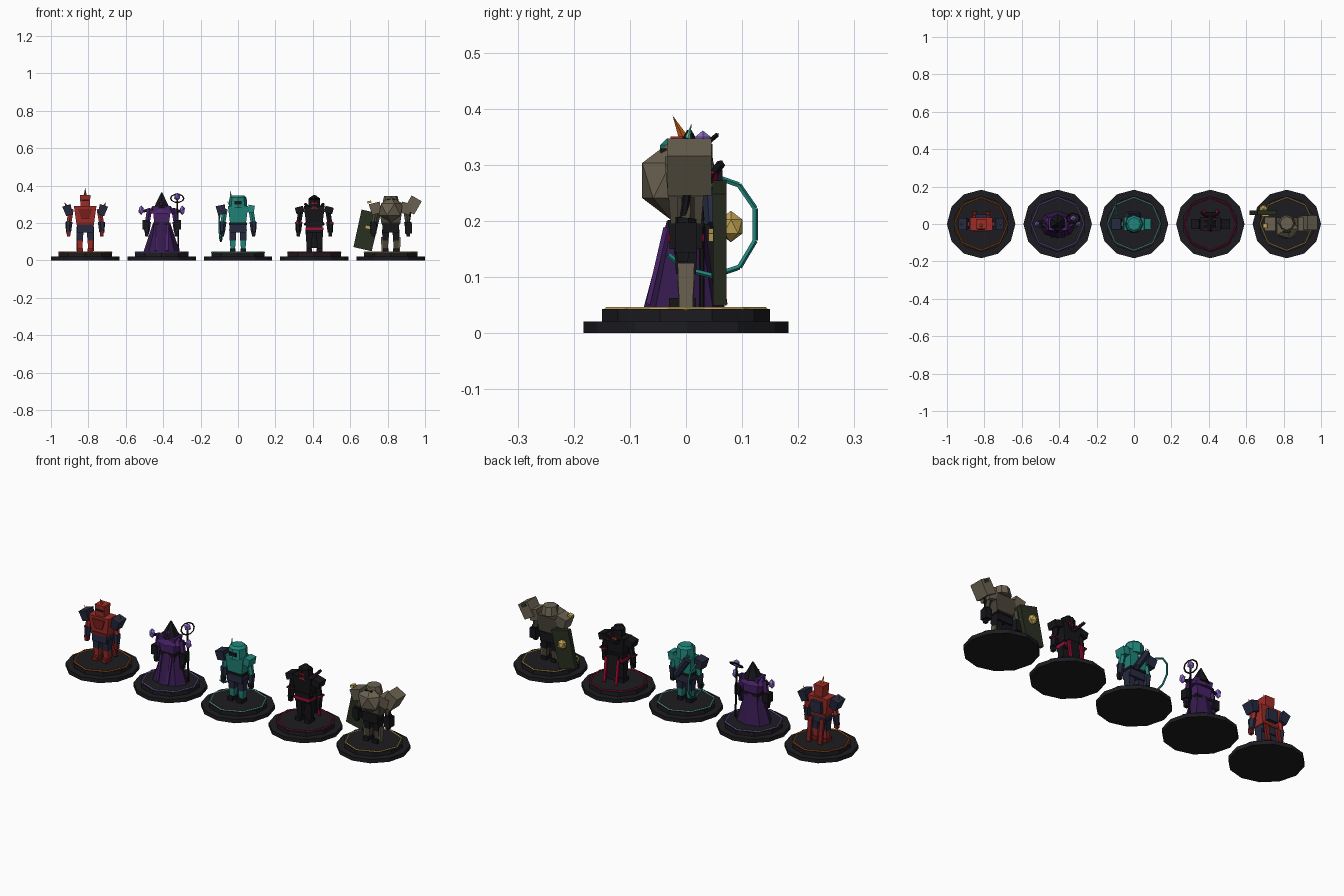
import bpy, math
from mathutils import Vector

if "Cube" in bpy.data.objects:
    bpy.data.objects.remove(bpy.data.objects["Cube"])

MATS = {}
PALETTE = dict(base='222226', black='1c1b1f', navy='2a2e42', red='9c302c', darkred='782422',
               orange='c4601c', purple='4a2768', robe='38204f', lilac='8a68c8', teal='26857a',
               darkteal='1d665e', mint='6cc4ac', crimson='a01438', grey='6a6252', darkgrey='4c473c',
               green='2d3326', gold='c4a658')
X0 = 0.0      # x of the figure being built
TAG = ''


def paint(o, name, col):
    if col not in MATS:
        m = bpy.data.materials.new(col)
        rgb = [(int(PALETTE[col][i:i + 2], 16) / 255) ** 2.2 for i in (0, 2, 4)]
        m.diffuse_color = (*rgb, 1)
        m.use_nodes = True
        m.node_tree.nodes["Principled BSDF"].inputs["Base Color"].default_value = m.diffuse_color
        MATS[col] = m
    o.name = TAG + name
    o.data.materials.append(MATS[col])
    return o


def box(name, col, loc, size, rot=(0, 0, 0), taper=1.0):
    """Box with its lower face scaled by taper."""
    bpy.ops.mesh.primitive_cube_add(size=1, location=(X0 + loc[0], loc[1], loc[2]),
                                    rotation=[math.radians(a) for a in rot])
    o = bpy.context.object
    o.scale = size
    for v in o.data.vertices:
        if v.co.z < 0:
            v.co.x *= taper
            v.co.y *= taper
    return paint(o, name, col)


def rod(name, col, p0, p1, r0, r1, n=6, flat=1.0):
    """Tapered n-sided prism from p0 to p1."""
    a, b = Vector(p0), Vector(p1)
    c = (a + b) / 2
    bpy.ops.mesh.primitive_cone_add(vertices=n, radius1=r0, radius2=r1, depth=(b - a).length,
                                    location=(X0 + c.x, c.y, c.z))
    o = bpy.context.object
    o.rotation_euler = Vector((0, 0, 1)).rotation_difference(b - a).to_euler()
    o.scale.y = flat
    return paint(o, name, col)


def gem(name, col, loc, size, sub=1):
    bpy.ops.mesh.primitive_ico_sphere_add(subdivisions=sub, radius=1, location=(X0 + loc[0], loc[1], loc[2]))
    bpy.context.object.scale = size
    return paint(bpy.context.object, name, col)


def ring(name, col, loc, R, r, n, rot=(0, 0, 0)):
    bpy.ops.mesh.primitive_torus_add(major_radius=R, minor_radius=r, major_segments=n, minor_segments=4,
                                     location=(X0 + loc[0], loc[1], loc[2]),
                                     rotation=[math.radians(a) for a in rot])
    return paint(bpy.context.object, name, col)


def start(tag, x, trim):
    """Stepped base with a coloured ring."""
    global X0, TAG
    X0, TAG = x, tag + '_'
    rod('base_lower', 'base', (0, 0, 0), (0, 0, .021), .183, .183, 12)
    rod('base_upper', 'base', (0, 0, .021), (0, 0, .043), .15, .15, 10)
    ring('base_ring', trim, (0, 0, .043), .142, .004, 8)


def body(main, dark, cloth, w=.055, legs=True):
    """Shared torso, belt, arms and legs."""
    box('torso', main, (0, 0, .242), (2 * w, .07, .095), taper=.78)
    box('waist', cloth, (0, 0, .175), (.09, .058, .05))
    box('belt', dark, (0, 0, .195), (.094, .064, .014))
    rod('neck', dark, (0, 0, .28), (0, 0, .3), .018, .018)
    for s in (-1, 1):
        rod('upper_arm', main, (s * (w + .015), 0, .275), (s * (w + .027), 0, .2), .016, .015)
        rod('forearm', cloth, (s * (w + .027), 0, .205), (s * (w + .029), -.005, .15), .02, .014)
        box('hand', dark, (s * (w + .029), -.006, .143), (.022, .024, .03), taper=.8)
        if legs:
            box('thigh', cloth, (s * .028, 0, .135), (.038, .042, .06), taper=.85)
            box('shin', main, (s * .028, 0, .085), (.032, .034, .06), taper=.75)
            box('boot', dark, (s * .028, -.006, .053), (.03, .048, .02))


# Red warrior
start('warrior', -.817, 'orange')
body('red', 'darkred', 'navy', .06)
box('helmet', 'red', (0, 0, .32), (.056, .056, .06), taper=.9)
box('visor', 'black', (0, -.028, .322), (.04, .006, .009))
rod('crest', 'orange', (0, -.003, .345), (0, -.024, .388), .009, 0, 4)
for s in (-1, 1):
    box('shoulder_plate', 'navy', (s * .092, 0, .268), (.046, .066, .055), (0, s * 18, 0), .8)
    rod('shoulder_spike', 'orange', (s * .1, 0, .29), (s * .112, 0, .312), .007, 0, 4)
    box('coat_tail', 'darkred', (s * .035, .05, .115), (.022, .014, .13), (8, 0, 0))
box('back_pack', 'navy', (0, .04, .24), (.06, .02, .06))
box('chest_strap', 'darkred', (0, -.036, .25), (.075, .006, .05), taper=.6)

# Purple mage
start('mage', -.408, 'lilac')
body('purple', 'black', 'robe', .05, legs=False)
rod('robe_skirt', 'robe', (0, -.003, .044), (0, 0, .2), .098, .046, 8, .74)
rod('hood', 'black', (0, .004, .278), (0, .006, .362), .05, .004, 6)
gem('face', 'robe', (0, -.022, .3), (.018, .016, .02))
rod('mantle', 'purple', (0, 0, .25), (0, 0, .288), .082, .05, 8, .6)
for s in (-1, 1):
    rod('shoulder_arm', 'black', (s * .06, 0, .272), (s * .1, 0, .262), .01, .007, 5)
    gem('shoulder_gem', 'lilac', (s * .11, 0, .268), (.016, .016, .026))
    box('robe_panel', 'purple', (s * .03, -.052, .12), (.012, .008, .14), (-13, 0, 0))
    box('sleeve', 'black', (s * .085, 0, .19), (.034, .04, .05))
rod('staff', 'black', (.09, .028, .046), (.083, .028, .32), .005, .005)
ring('staff_ring', 'black', (.083, .03, .332), .035, .004, 10, (40, 0, 0))
gem('staff_gem', 'lilac', (.083, .03, .34), (.019, .017, .021))

# Teal archer
start('archer', 0, 'mint')
body('teal', 'black', 'navy', .054)
rod('hood', 'teal', (0, 0, .28), (0, 0, .335), .05, .046, 8)
rod('hood_top', 'teal', (0, 0, .335), (0, 0, .347), .046, .034, 8)
box('face_shadow', 'black', (0, -.044, .308), (.04, .008, .02))
rod('feather', 'mint', (-.036, 0, .335), (-.043, .01, .374), .007, 0, 4)
box('shoulder_guard', 'navy', (-.09, 0, .27), (.05, .06, .05), (0, -12, 0), .85)
box('shoulder_pad', 'teal', (.07, 0, .275), (.034, .06, .04), (0, 10, 0))
rod('quiver', 'navy', (.025, .05, .19), (-.04, .045, .29), .017, .02, 6)
gem('cloak_clasp', 'mint', (0, .04, .262), (.012, .008, .012))
for i in range(3):
    rod('arrow', 'mint', (-.035 + i * .008, .047, .27), (-.055 + i * .009, .045, .315), .003, .002, 4)
pts = [(-.085, -.032, .14), (-.088, 0, .114), (-.092, .048, .102), (-.096, .095, .118), (-.1, .123, .165),
       (-.1, .123, .222), (-.098, .094, .264), (-.092, .045, .281)]
for a, b in zip(pts, pts[1:]):
    rod('bow_limb', 'teal', a, b, .005, .005, 5)

# Black rogue with crimson trim
start('rogue', .408, 'crimson')
body('black', 'black', 'black', .056)
rod('hood', 'black', (0, 0, .282), (0, 0, .326), .036, .036, 6)
rod('hood_peak', 'black', (0, 0, .326), (0, .006, .347), .036, .008, 6)
box('mask', 'crimson', (0, -.032, .305), (.036, .006, .008))
rod('scarf', 'darkred', (0, 0, .276), (0, 0, .29), .042, .036, 8)
box('sash', 'crimson', (0, 0, .17), (.096, .064, .014))
for s in (-1, 1):
    box('shoulder_pad', 'black', (s * .078, 0, .27), (.045, .056, .034), (0, s * 15, 0))
    rod('blade', 'black', (s * .05, -.02, .19), (-s * .05, .063, .303), .008, .008, 4)
    box('blade_guard', 'crimson', (-s * .033, .05, .28), (.022, .012, .006), (0, s * 40, 0))
    box('coat_tail', 'crimson', (s * .036, .06, .115), (.014, .01, .13), (8, 0, 0))
    box('arm_band', 'crimson', (s * .085, 0, .2), (.036, .034, .008))
box('back_cloth', 'black', (0, .047, .13), (.06, .01, .13), (8, 0, 0))

# Grey guardian with shield and hammer
start('guardian', .817, 'gold')
body('darkgrey', 'black', 'black', .064)
for s in (-1, 1):
    box('greave', 'grey', (s * .034, 0, .085), (.038, .03, .08), taper=.8)
    box('pauldron', 'grey', (s * .082, 0, .278), (.06, .075, .06), (0, s * 14, 0), .85)
    box('gauntlet', 'black', (s * .094, 0, .17), (.036, .04, .055))
gem('breastplate', 'grey', (0, -.027, .272), (.072, .06, .07))
rod('helmet', 'grey', (0, .004, .3), (0, .004, .344), .046, .036, 8)
box('helmet_brow', 'black', (0, -.04, .325), (.04, .01, .008))
box('shield', 'green', (-.128, .06, .16), (.105, .025, .205), (0, 13, 0), .95)
gem('shield_boss', 'gold', (-.125, .08, .19), (.026, .024, .028))
box('shield_strap', 'gold', (-.115, .045, .175), (.04, .01, .014), (0, 13, 0))
box('pauldron_trim', 'gold', (-.115, -.01, .312), (.022, .024, .012), (0, -14, 0))
rod('hammer_shaft', 'black', (.085, -.015, .14), (.112, .01, .3), .007, .007)
box('hammer_head', 'grey', (.118, .006, .296), (.062, .078, .082), (0, 30, 0))
box('hammer_stud', 'gold', (.143, 0, .31), (.02, .022, .016), (0, 30, 0))
box('hammer_band', 'green', (.13, .038, .322), (.03, .018, .018), (0, 30, 0))
